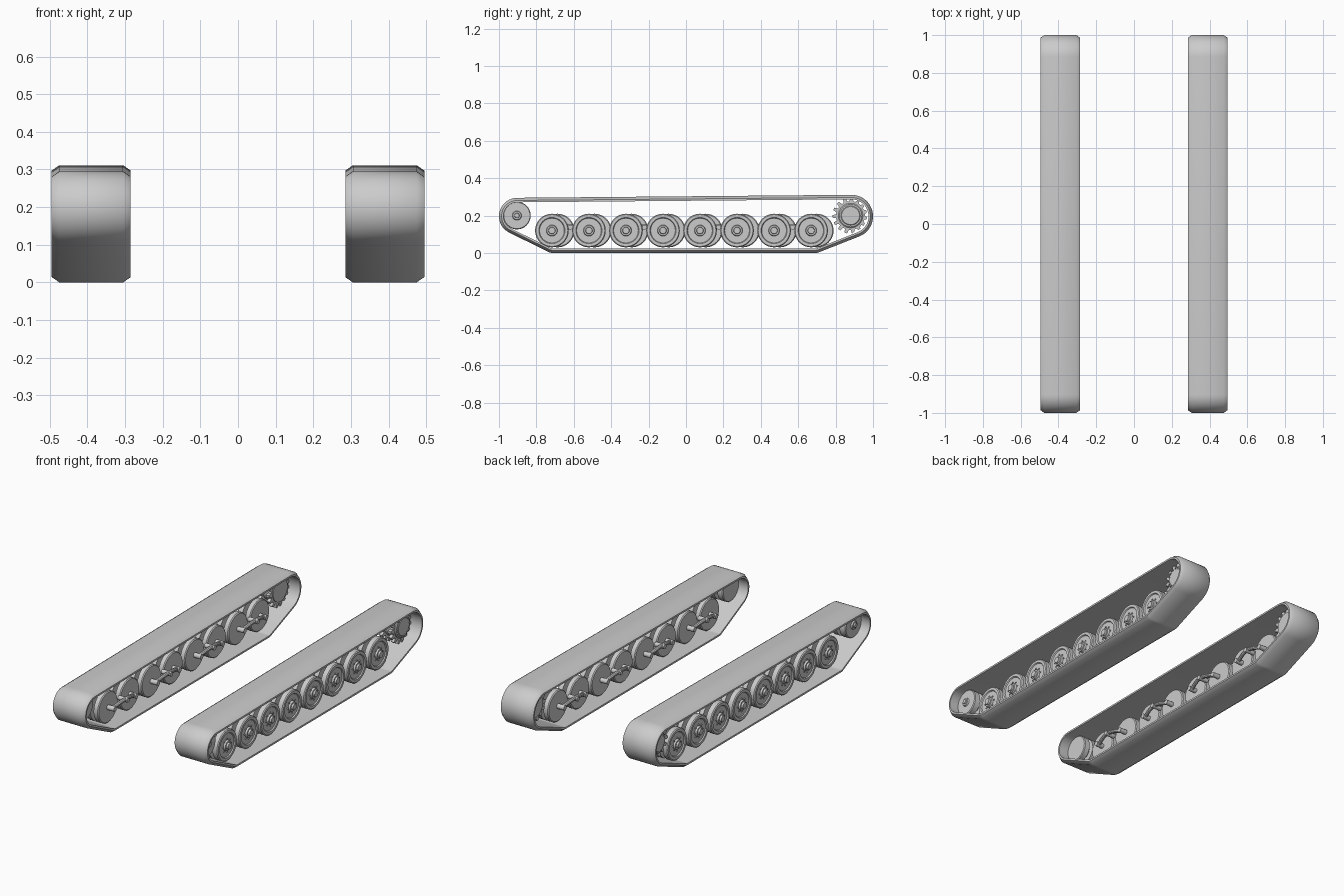
import bpy, bmesh, math
from mathutils import Vector

cube = bpy.data.objects.get("Cube")
if cube:
    bpy.data.objects.remove(cube, do_unlink=True)

gray = bpy.data.materials.new("plain gray")
gray.use_nodes = True
gray.diffuse_color = (0.6, 0.6, 0.6, 1)
gray.node_tree.nodes["Principled BSDF"].inputs["Base Color"].default_value = (0.6, 0.6, 0.6, 1)

TRACK_X = 0.39


def finish(name, bm, loc):
    bmesh.ops.recalc_face_normals(bm, faces=bm.faces)
    mesh = bpy.data.meshes.new(name)
    bm.to_mesh(mesh)
    bm.free()
    mesh.materials.append(gray)
    obj = bpy.data.objects.new(name, mesh)
    obj.location = loc
    bpy.context.collection.objects.link(obj)
    bpy.ops.object.select_all(action='DESELECT')
    obj.select_set(True)
    bpy.context.view_layer.objects.active = obj
    bpy.ops.object.shade_smooth_by_angle(angle=math.radians(35))
    return obj


def bridge(bm, a, b):
    for i in range(len(a)):
        j = (i + 1) % len(a)
        bm.faces.new((a[i], a[j], b[j], b[i]))


def lathe(bm, side, profile, y=0, z=0, n=32):
    """Closed solid turned about the x axis; profile is (x, radius)."""
    rings = []
    for x, r in profile:
        rings.append([bm.verts.new((side * x, y + r * math.cos(i * math.tau / n),
                                    z + r * math.sin(i * math.tau / n))) for i in range(n)])
    for a, b in zip(rings, rings[1:]):
        bridge(bm, a, b)
    bm.faces.new(rings[0])
    bm.faces.new(rings[-1])


def rod(bm, side, x0, x1, r, y=0, z=0, n=12):
    lathe(bm, side, [(x0, r), (x1, r)], y, z, n)


def bolts(bm, side, x, ring, count, r=0.004):
    for i in range(count):
        a = i * math.tau / count
        rod(bm, side, x - 0.004, x + 0.005, r, ring * math.cos(a), ring * math.sin(a), 6)


def belt_loop(inset):
    """Outline wrapped around four circles, shrunk by the inset."""
    circles = [(-0.71, 0.06, 0.06), (0.69, 0.06, 0.06), (0.885, 0.196, 0.115), (-0.902, 0.197, 0.098)]
    normals = []
    for i, (y, z, r) in enumerate(circles):
        y2, z2, r2 = circles[(i + 1) % 4]
        dist = math.hypot(y2 - y, z2 - z)
        normals.append(math.atan2(z2 - z, y2 - y) - math.acos((r - r2) / dist))
    points = []
    for i, (y, z, r) in enumerate(circles):
        start = normals[i - 1]
        sweep = (normals[i] - start) % math.tau
        steps = max(4, round(sweep / 0.15))
        for k in range(steps + 1):
            a = start + sweep * k / steps
            points.append((y + (r - inset) * math.cos(a), z + (r - inset) * math.sin(a)))
    return points


def belt(side, label):
    bm = bmesh.new()
    section = [(0.105, 0.014), (0.085, 0), (-0.085, 0), (-0.105, 0.014), (-0.105, 0.024), (0.105, 0.024)]
    loops = [[bm.verts.new((x, y, z)) for y, z in belt_loop(d)] for x, d in section]
    for i in range(len(loops)):
        bridge(bm, loops[i - 1], loops[i])
    finish(label + "_track_belt", bm, (side * TRACK_X, 0, 0))


def road_wheel(side, name, y):
    bm = bmesh.new()
    lathe(bm, side, [(-0.04, 0.085), (-0.035, 0.09), (-0.01, 0.09), (-0.01, 0.05), (0.012, 0.05),
                     (0.012, 0.09), (0.04, 0.09), (0.045, 0.085), (0.045, 0.07), (0.039, 0.066),
                     (0.039, 0.03), (0.05, 0.027), (0.05, 0.019), (0.06, 0.017)])
    bolts(bm, side, 0.039, 0.037, 8)
    # inner axle stub
    rod(bm, side, -0.085, -0.035, 0.014)
    finish(name, bm, (side * TRACK_X, y, 0.12))


def idler(side, label):
    bm = bmesh.new()
    lathe(bm, side, [(-0.045, 0.07), (-0.04, 0.074), (-0.01, 0.074), (-0.01, 0.045), (0.012, 0.045),
                     (0.012, 0.074), (0.045, 0.074), (0.05, 0.07), (0.05, 0.025), (0.058, 0.022),
                     (0.058, 0.014), (0.065, 0.012)])
    finish(label + "_front_idler", bm, (side * TRACK_X, -0.904, 0.2))


def sprocket(side, label):
    bm = bmesh.new()
    lathe(bm, side, [(-0.045, 0.066), (0.045, 0.066), (0.05, 0.06), (0.05, 0.052), (0.054, 0.048)])
    bolts(bm, side, 0.05, 0.056, 16, 0.003)
    # two toothed rings
    teeth = 15
    for x in (-0.03, 0.03):
        rings = []
        for dx in (-0.01, 0.01):
            ring = []
            for i in range(teeth):
                for part, r in ((0, 0.077), (0.3, 0.077), (0.42, 0.097), (0.78, 0.097), (0.95, 0.077)):
                    a = (i + part) * math.tau / teeth
                    # keep teeth clear of the belt at the wrapped side
                    c = r if math.cos(a) < 0.2 else min(r, 0.088)
                    ring.append(bm.verts.new((side * (x + dx), c * math.cos(a), c * math.sin(a))))
            rings.append(ring)
        bridge(bm, *rings)
        for ring in rings:
            bm.faces.new(ring)
    finish(label + "_drive_sprocket", bm, (side * TRACK_X, 0.88, 0.2))


def bogie_arm(side, name, y0, y1):
    """Bowed tube joining the axles of two wheels."""
    bm = bmesh.new()
    n, sides, rings = 10, 10, []
    for k in range(n + 1):
        t = k / n
        bow = math.sin(math.pi * t)
        slope = math.pi * math.cos(math.pi * t)
        tangent = Vector((-side * 0.018 * slope, y1 - y0, 0.022 * slope)).normalized()
        u = tangent.cross(Vector((1, 0, 0))).normalized()
        v = tangent.cross(u)
        c = Vector((side * (0.325 - 0.018 * bow), y0 + (y1 - y0) * t, 0.12 + 0.022 * bow))
        rings.append([bm.verts.new(c + 0.011 * (u * math.cos(a) + v * math.sin(a)))
                      for a in (i * math.tau / sides for i in range(sides))])
    for a, b in zip(rings, rings[1:]):
        bridge(bm, a, b)
    bm.faces.new(rings[0])
    bm.faces.new(rings[-1])
    # central mounting pin
    rod(bm, side, 0.29, 0.35, 0.013, (y0 + y1) / 2, 0.138)
    finish(name, bm, (0, 0, 0))


# Both running gears; the wheels of one side are staggered slightly rearward
for side, label, stagger in ((1, "left", 0), (-1, "right", 0.03)):
    belt(side, label)
    idler(side, label)
    sprocket(side, label)
    ys = [-0.717 + 0.198 * i + stagger for i in range(8)]
    for i, y in enumerate(ys):
        road_wheel(side, f"{label}_road_wheel_{i + 1}", y)
    for i in range(0, 8, 2):
        bogie_arm(side, f"{label}_bogie_arm_{i // 2 + 1}", ys[i], ys[i + 1])
